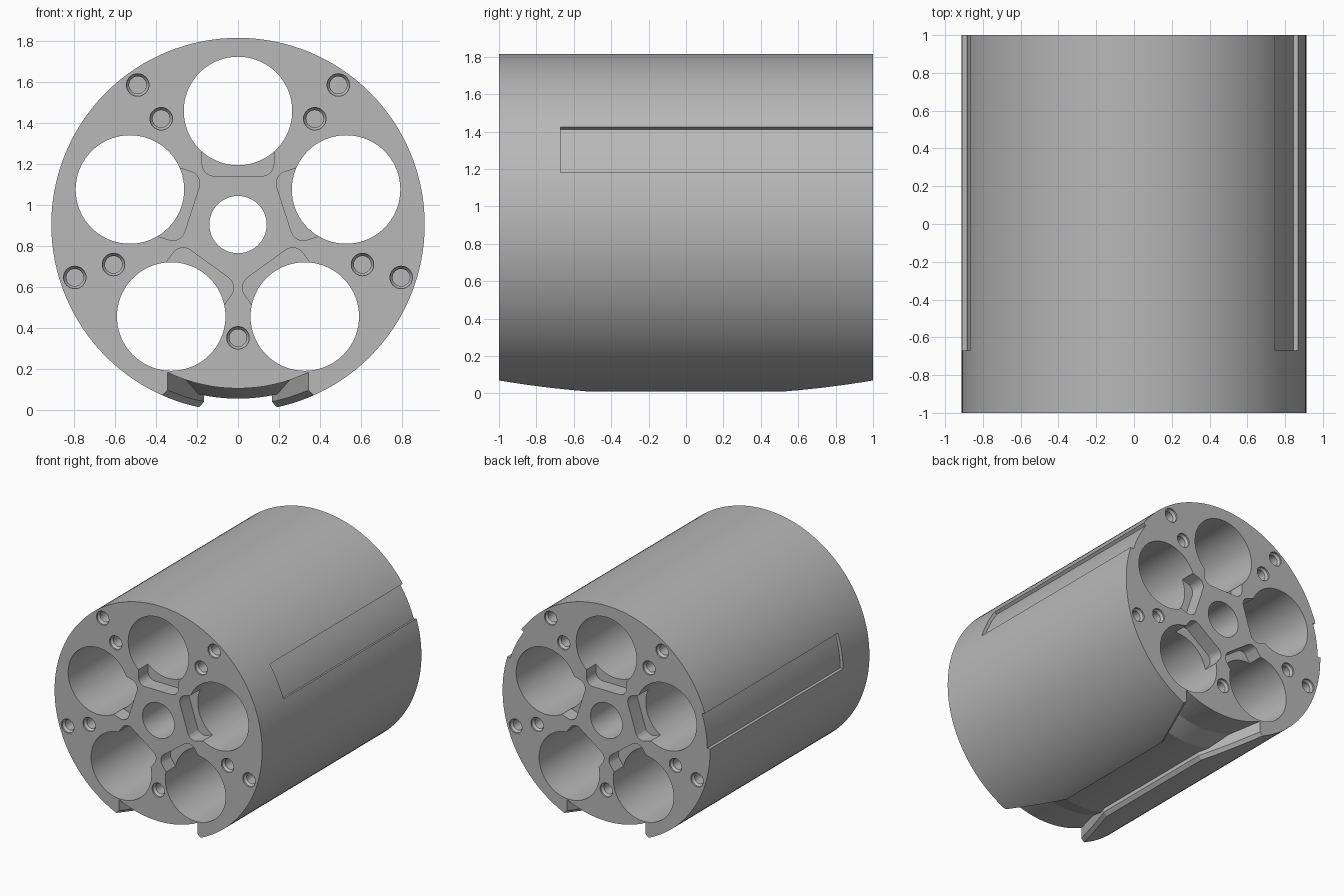
import bpy, bmesh, math

if "Cube" in bpy.data.objects:
    bpy.data.objects.remove(bpy.data.objects["Cube"], do_unlink=True)

R, CZ, END = 0.912, 0.903, 1.02     # drum radius, axis height, cutter overshoot


def loft(name, sections):
    """Closed solid through equal-length rings of points."""
    bm = bmesh.new()
    rings = [[bm.verts.new(p) for p in s] for s in sections]
    n = len(rings[0])
    for a, b in zip(rings, rings[1:]):
        for i in range(n):
            j = (i + 1) % n
            bm.faces.new((a[i], a[j], b[j], b[i]))
    bm.faces.new(rings[0])
    bm.faces.new(rings[-1])
    bmesh.ops.recalc_face_normals(bm, faces=bm.faces)
    mesh = bpy.data.meshes.new(name)
    bm.to_mesh(mesh)
    bm.free()
    obj = bpy.data.objects.new(name, mesh)
    bpy.context.collection.objects.link(obj)
    return obj


def circle(x, z, r, y, n):
    return [(x + r * math.cos(i * math.tau / n), y, z + r * math.sin(i * math.tau / n))
            for i in range(n)]


def prism(name, pts, y0, y1):
    return loft(name, [[(x, y, z) for x, z in pts] for y in (y0, y1)])


def polar(r, deg):
    a = math.radians(deg)
    return r * math.cos(a), CZ + r * math.sin(a)


def cut(cutter):
    mod = drum.modifiers.new("cut", "BOOLEAN")
    mod.operation, mod.solver, mod.object = "DIFFERENCE", "EXACT", cutter
    bpy.context.view_layer.objects.active = drum
    bpy.ops.object.modifier_apply(modifier=mod.name)
    bpy.data.objects.remove(cutter, do_unlink=True)


# Drum body
drum = loft("drum", [circle(0, CZ, R, y, 128) for y in (-1, 1)])

# Axle bore and five chambers
cut(loft("axle_bore", [circle(0, CZ, 0.14, y, 48) for y in (-END, END)]))
for k in range(5):
    x, z = polar(0.555, 90 + 72 * k)
    cut(loft("chamber", [circle(x, z, 0.265, y, 72) for y in (-END, END)]))

# Shallow rounded pockets on the inner side of each chamber, both ends
DEPTH, HALF, FLOOR, FIL = 0.12, 0.175, 0.237, 0.06
side = [(0.45, HALF)]
for i in range(7):
    a = math.radians(15 * i)
    side.append((FLOOR + FIL - FIL * math.sin(a), HALF - FIL + FIL * math.cos(a)))
outline = side + [(u, -v) for u, v in reversed(side)]
for k in range(5):
    a = math.radians(90 + 72 * k)
    pts = [(u * math.cos(a) - v * math.sin(a), CZ + u * math.sin(a) + v * math.cos(a))
           for u, v in outline]
    for s in (-1, 1):
        cut(prism("pocket", pts, s * (1 - DEPTH), s * END))

# Countersunk blind holes on both ends
spots = [(0, 0.35)]
for x, z in ((0.49, 1.585), (0.375, 1.42), (0.608, 0.708), (0.797, 0.645)):
    spots += [(x, z), (-x, z)]
for x, z in spots:
    for s in (-1, 1):
        profile = ((0.055, END), (0.055, 1 - 0.012), (0.042, 1 - 0.03), (0.042, 0.83))
        cut(loft("blind_hole", [circle(x, z, r, s * y, 32) for r, y in profile]))

# Shallow curved side recesses, open at the back
for start in (17.7, 161.7):
    angles = [start + 17.2 * i / 8 for i in range(9)]
    pts = [polar(0.887, a) for a in angles] + [polar(0.96, a) for a in reversed(angles)]
    cut(prism("side_recess", pts, -0.67, END))


# Bottom slot, flared and deeper towards both ends
def arc_z(x, r):
    return CZ - math.sqrt(r * r - x * x)


def slot_section(y):
    d = abs(y)
    w = 0.165 + 0.18 * max(0, (d - 0.53) / 0.47)
    roof = 0.85 - 0.05 * min(1, max(0, (d - 0.6) / 0.16))
    o = w + 0.05
    xs = [w * (1 - i / 8) for i in range(17)]
    pts = [(o, -0.1), (o, arc_z(o, 0.944)), (w, arc_z(w, 0.88))]
    pts += [(x, arc_z(x, roof)) for x in xs]
    pts += [(-x, z) for x, z in reversed(pts[:3])]
    return [(x, y, z) for x, z in pts]


half = (0.53, 0.6, 0.76, END)
slot = loft("bottom_slot", [slot_section(y) for y in [-h for h in reversed(half)] + list(half)])
bm = bmesh.new()
bm.from_mesh(slot.data)
bmesh.ops.triangulate(bm, faces=bm.faces)
bm.to_mesh(slot.data)
bm.free()
cut(slot)

# Single metal colour
metal = bpy.data.materials.new("grey_metal")
metal.use_nodes = True
colour = (0.48, 0.48, 0.48, 1)
metal.diffuse_color = colour
metal.node_tree.nodes["Principled BSDF"].inputs["Base Color"].default_value = colour
drum.data.materials.clear()
drum.data.materials.append(metal)

# Smooth walls with crisp edges
bpy.ops.object.select_all(action="DESELECT")
drum.select_set(True)
bpy.context.view_layer.objects.active = drum
bpy.ops.object.shade_smooth_by_angle(angle=math.radians(14))
